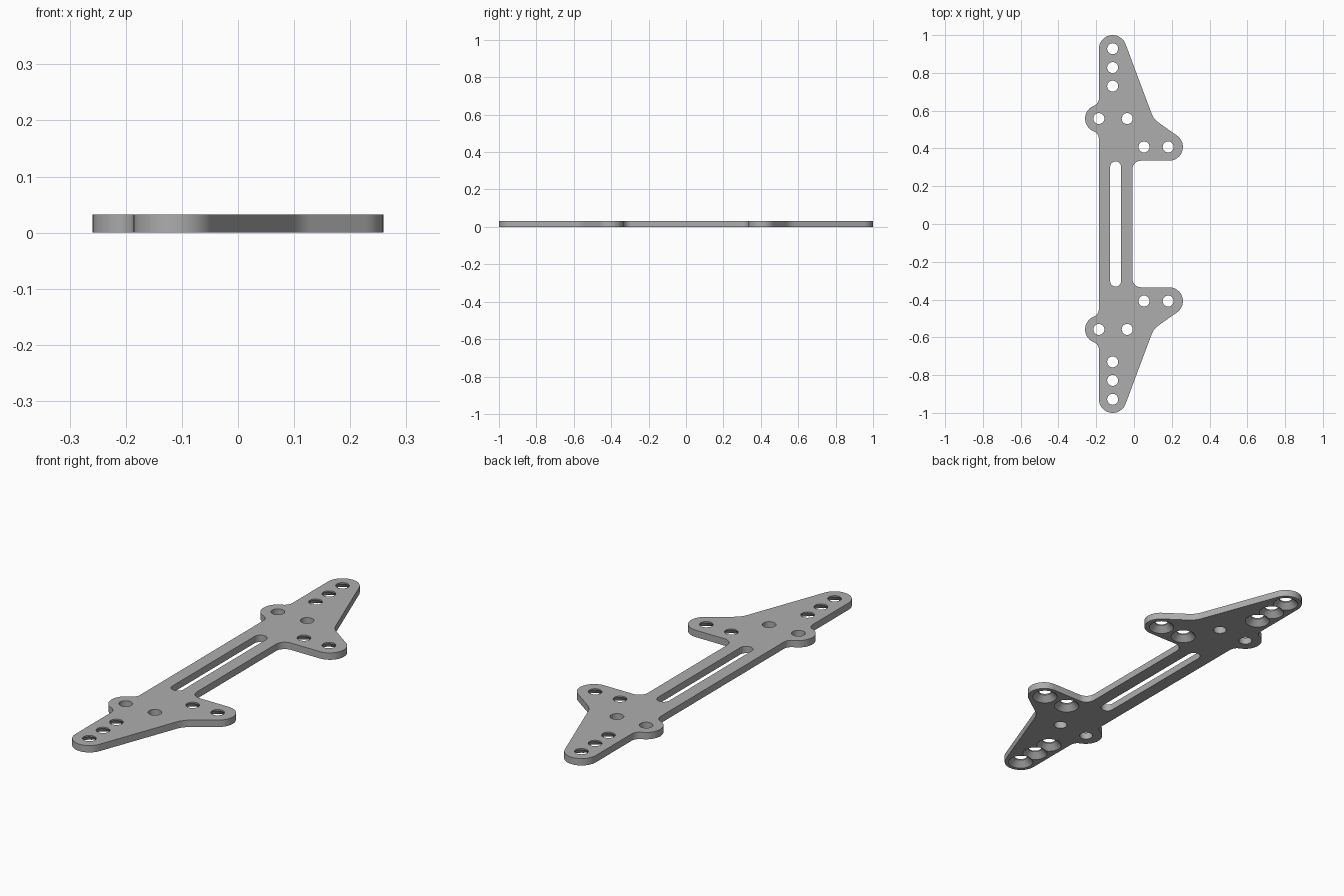
import bpy, bmesh
from math import radians, cos, sin

THICK = 0.032
LOBE_R = 0.073
HOLE_R = 0.029

cube = bpy.data.objects.get("Cube")
if cube:
    bpy.data.objects.remove(cube)

grey = bpy.data.materials.new("plain_grey")
grey.use_nodes = True
grey.diffuse_color = (0.42, 0.42, 0.42, 1)
grey.node_tree.nodes["Principled BSDF"].inputs["Base Color"].default_value = grey.diffuse_color


def arc(x, y, r, start, end):
    """Points along an arc, angles in degrees."""
    n = max(3, round(abs(end - start) / 7.5))
    steps = [radians(start + (end - start) * i / n) for i in range(n + 1)]
    return [(x + r * cos(a), y + r * sin(a)) for a in steps]


def loft(name, rings):
    """Closed solid through a stack of (points, z) rings."""
    bm = bmesh.new()
    loops = [[bm.verts.new((x, y, z)) for x, y in pts] for pts, z in rings]
    bm.faces.new(loops[0][::-1])
    bm.faces.new(loops[-1])
    for low, high in zip(loops, loops[1:]):
        for i in range(len(low)):
            j = (i + 1) % len(low)
            bm.faces.new((low[i], low[j], high[j], high[i]))
    bmesh.ops.recalc_face_normals(bm, faces=bm.faces)
    mesh = bpy.data.meshes.new(name)
    bm.to_mesh(mesh)
    bm.free()
    mesh.materials.append(grey)
    obj = bpy.data.objects.new(name, mesh)
    bpy.context.collection.objects.link(obj)
    return obj


# Plate outline: one half as a chain of arcs, mirrored across y
half = (
    arc(0.037, 0.29, 0.045, 180, 90)             # inner corner fillet
    + arc(0.186, 0.408, LOBE_R, -90, 55)         # wide lobe
    + arc(0.187, 0.619, 0.1, 235, 200.5)         # soft bend
    + arc(-0.113, 0.927, LOBE_R, 20.5, 180)      # rounded tip
    + arc(-0.226, 0.664, 0.04, 0, -69.3)         # fillet into side lobe
    + arc(-0.186, 0.558, LOBE_R, 110.7, 249.3)   # side lobe
    + arc(-0.226, 0.452, 0.04, 69.3, 0)          # fillet out of side lobe
)
outline = half + [(x, -y) for x, y in reversed(half)]
plate = loft("mounting_plate", [(outline, 0), (outline, THICK)])

# Long slot in the bar
slot = arc(-0.097, 0.302, HOLE_R, 0, 180) + arc(-0.097, -0.302, HOLE_R, 180, 360)
cutters = [loft("slot_cutter", [(slot, -0.01), (slot, THICK + 0.01)])]

# Plain holes and holes countersunk from below
plain = [(-0.186, 0.558), (-0.036, 0.558)]
sunk = [(-0.113, 0.928), (-0.113, 0.828), (-0.113, 0.73), (0.053, 0.408), (0.181, 0.408)]
for side in (1, -1):
    for x, y in plain + sunk:
        profile = [(HOLE_R, -0.01), (HOLE_R, THICK + 0.01)]
        if (x, y) in sunk:
            profile = [(0.065, -0.01), (HOLE_R, 0.026), (HOLE_R, THICK + 0.01)]
        rings = [(arc(x, y * side, r, 0, 360)[:-1], z) for r, z in profile]
        cutters.append(loft("hole_cutter", rings))

# Cut every opening, then drop the cutters
bpy.ops.object.select_all(action='DESELECT')
plate.select_set(True)
bpy.context.view_layer.objects.active = plate
for cutter in cutters:
    mod = plate.modifiers.new("cut", 'BOOLEAN')
    mod.operation = 'DIFFERENCE'
    mod.solver = 'EXACT'
    mod.object = cutter
    bpy.ops.object.modifier_apply(modifier=mod.name)
    bpy.data.objects.remove(cutter)

bpy.ops.object.shade_smooth_by_angle(angle=radians(30))
